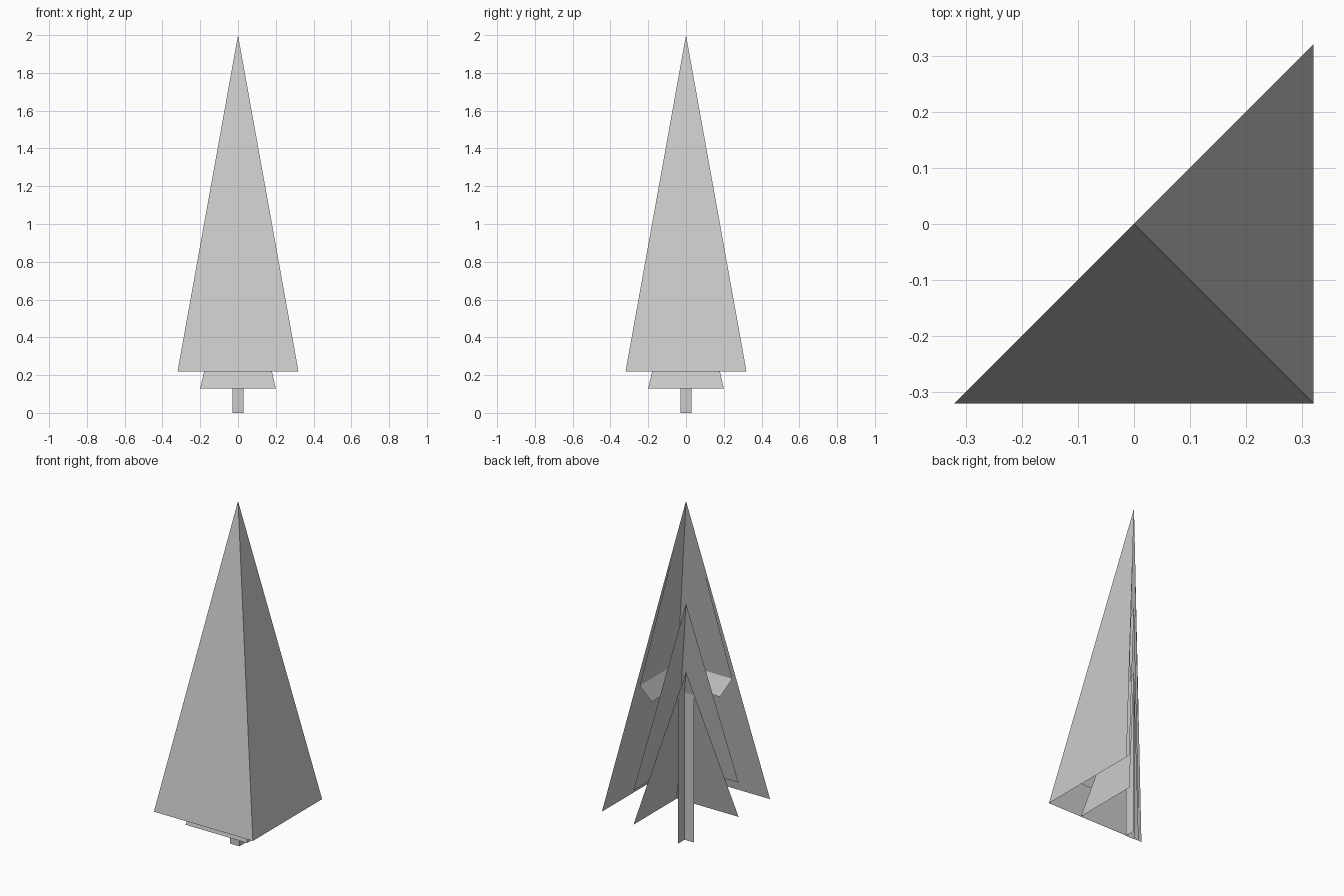
import bpy

if "Cube" in bpy.data.objects:
    bpy.data.objects.remove(bpy.data.objects["Cube"])


def half_shell(name, rings):
    """Front (-y) and right (+x) faces of a square tower, open along the diagonal.
    rings: (half width, z) from top to bottom; half width 0 is a point."""
    verts, faces, loops = [], [], []
    for r, z in rings:
        start = len(verts)
        if r == 0:
            verts.append((0, 0, z))
            loops.append([start] * 3)
        else:
            verts += [(-r, -r, z), (r, -r, z), (r, r, z)]
            loops.append([start, start + 1, start + 2])
    for top, low in zip(loops, loops[1:]):
        for i in range(2):
            face = [low[i], low[i + 1], top[i + 1], top[i]]
            faces.append(list(dict.fromkeys(face)))
    mesh = bpy.data.meshes.new(name)
    mesh.from_pydata(verts, [], faces)
    obj = bpy.data.objects.new(name, mesh)
    bpy.context.collection.objects.link(obj)
    return obj


# Nested foliage tiers
half_shell("outer_foliage", [(0, 2.0), (0.32, 0.22)])
half_shell("middle_foliage", [(0, 1.4), (0.2, 0.33)])
half_shell("lower_foliage", [(0, 1.0), (0.2, 0.13)])

# Upper inner tier with its undercut rim
half_shell("upper_inner_foliage", [(0, 1.995), (0.176, 0.94), (0.13, 0.84)])

# Trunk
half_shell("trunk", [(0.03, 0.86), (0.03, 0)])
